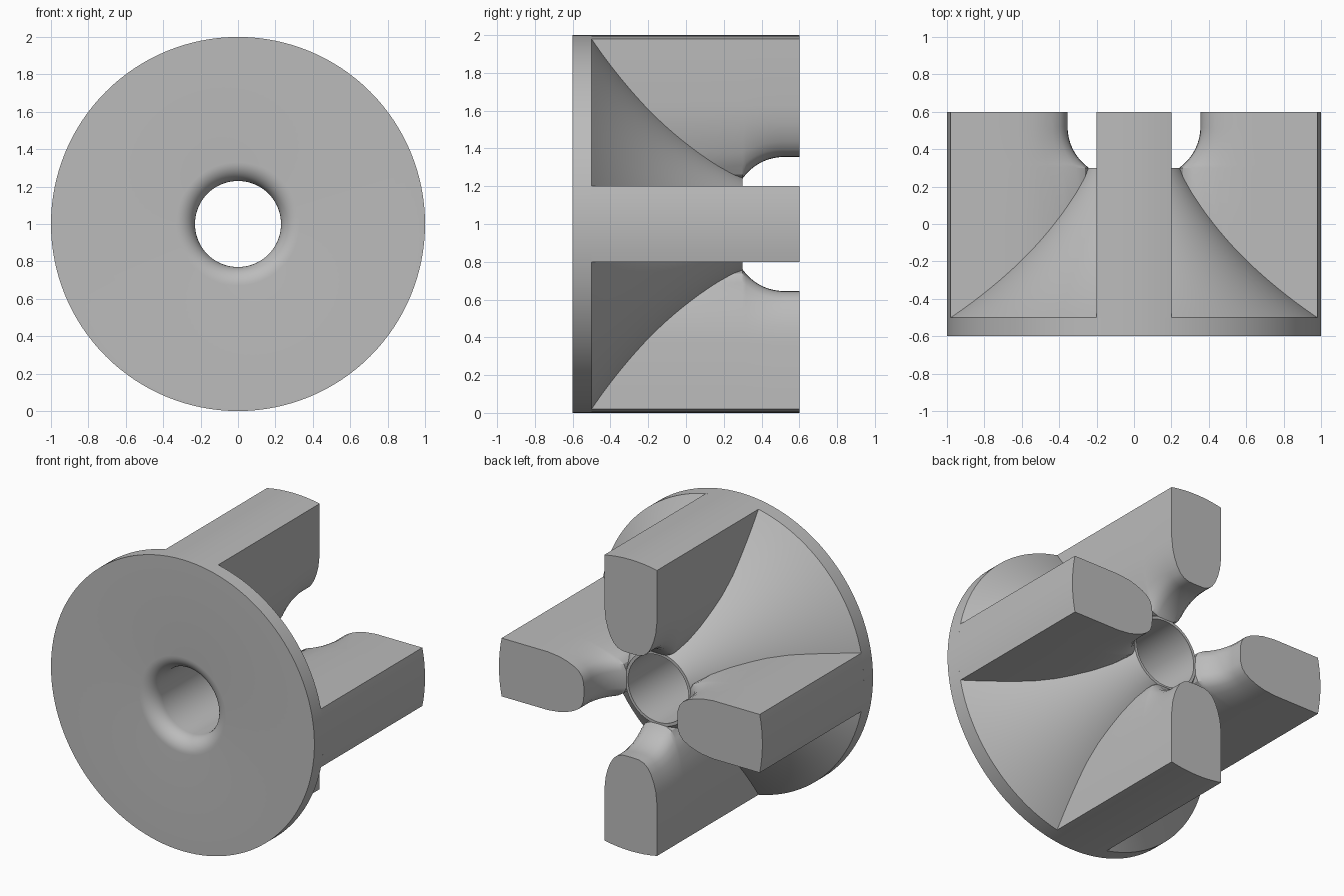
import bpy, bmesh, math
from mathutils import Matrix, Vector

cube = bpy.data.objects.get("Cube")
if cube:
    bpy.data.objects.remove(cube, do_unlink=True)

grey = bpy.data.materials.new("plain grey")
grey.use_nodes = True
colour = (0.5, 0.5, 0.5, 1)
grey.diffuse_color = colour
grey.node_tree.nodes["Principled BSDF"].inputs["Base Color"].default_value = colour


def finish(name, bm):
    bmesh.ops.recalc_face_normals(bm, faces=bm.faces)
    mesh = bpy.data.meshes.new(name)
    bm.to_mesh(mesh)
    bm.free()
    mesh.materials.append(grey)
    obj = bpy.data.objects.new(name, mesh)
    bpy.context.collection.objects.link(obj)
    bpy.ops.object.select_all(action='DESELECT')
    obj.select_set(True)
    bpy.context.view_layer.objects.active = obj
    bpy.ops.object.shade_smooth_by_angle(angle=math.radians(30))
    return obj


def skin(bm, rings, wrap):
    """Join closed rings of vertices with quads."""
    n = len(rings[0])
    for i in range(len(rings) if wrap else len(rings) - 1):
        a, b = rings[i], rings[(i + 1) % len(rings)]
        for j in range(n):
            k = (j + 1) % n
            bm.faces.new((a[j], a[k], b[k], b[j]))


# Flanged hub: disc rim, concave cone and a bore with a rounded mouth, as (radius, y)
BORE, CONE_END, MOUTH = 0.23, 0.25, 0.1
profile = [(1, -0.6), (1, -0.5)]
start, end = Vector((1, -0.5)), Vector((CONE_END, 0.3))
sag = Vector((-0.8, -0.75)).normalized() * 0.06
for i in range(1, 25):
    t = i / 24
    profile.append(tuple(start.lerp(end, t) + sag * 4 * t * (1 - t)))
profile.append((BORE, 0.3))
for i in range(11):
    a = math.radians(9 * i)
    profile.append((BORE + MOUTH * (1 - math.cos(a)), -0.5 - MOUTH * math.sin(a)))

SEGMENTS = 128
bm = bmesh.new()
rings = []
for s in range(SEGMENTS):
    a = math.tau * s / SEGMENTS
    rings.append([bm.verts.new((r * math.cos(a), y, r * math.sin(a))) for r, y in profile])
skin(bm, rings, True)
finish("flanged_hub", bm)

# Legs: rounded inner nose, flat sides and an outer face following the rim
nose = [(0.0, 0.355, 1), (0.06, 0.357, 1), (0.1, 0.37, 0.95), (0.13, 0.395, 0.75),
        (0.155, 0.435, 0.5), (0.175, 0.485, 0.25), (0.19, 0.54, 0.1), (0.2, 0.63, 0)]
half_angle = math.asin(0.2)
outer = [(math.sin(half_angle * f), math.cos(half_angle * f), 0) for f in (1, 0.75, 0.5, 0.25, 0)]
half = nose + outer
section = half + [(-w, r, k) for w, r, k in half[-2:0:-1]]

# Nose drop along the length: a round throat, then straight
THROAT, STEPS = 0.27, 12
stations = [(-0.5, 0.115), (0.0, 0.115)]
for i in range(STEPS + 1):
    d = 0.22 * (1 - i / STEPS)
    stations.append((0.52 - d, THROAT - math.sqrt(THROAT ** 2 - d ** 2)))
stations.append((0.6, 0))

for index, name in enumerate(("top_leg", "left_leg", "bottom_leg", "right_leg")):
    bm = bmesh.new()
    rings = [[bm.verts.new((w, y, r - drop * k)) for w, r, k in section] for y, drop in stations]
    skin(bm, rings, False)
    bm.faces.new(rings[0])
    bm.faces.new(rings[-1])
    turn = Matrix.Rotation(index * math.pi / 2, 4, 'Y')
    bmesh.ops.transform(bm, matrix=turn, verts=bm.verts)
    finish(name, bm)

# Stand the model on the ground
for obj in bpy.context.scene.objects:
    if obj.type == 'MESH' and obj.data.materials and obj.data.materials[0] == grey:
        obj.data.transform(Matrix.Translation((0, 0, 1)))
